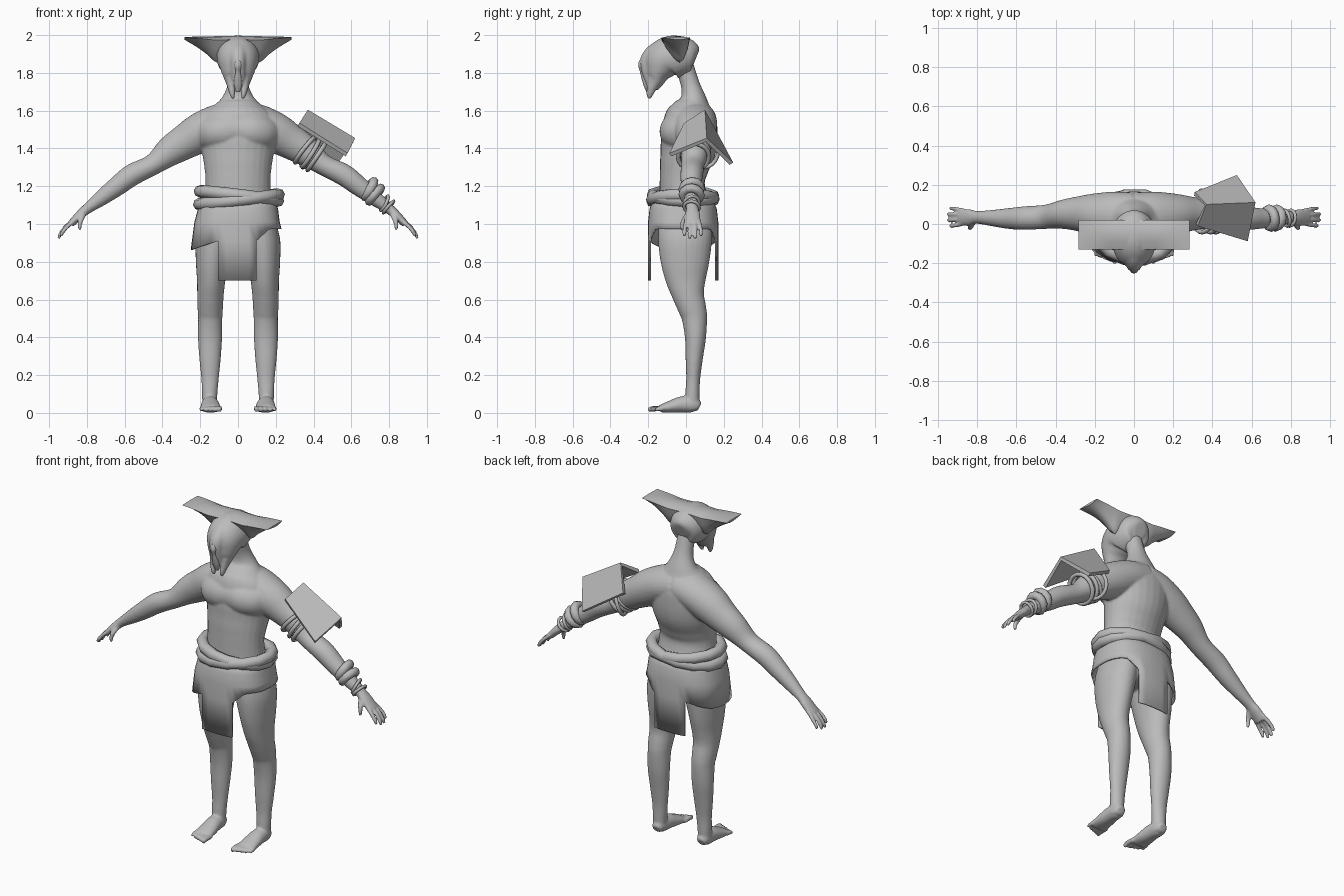
import bpy, bmesh, math
from mathutils import Vector

cube = bpy.data.objects.get("Cube")
if cube:
    bpy.data.objects.remove(cube, do_unlink=True)

grey = bpy.data.materials.new("clay_grey")
grey.use_nodes = True
grey.diffuse_color = (0.5, 0.5, 0.5, 1)
grey.node_tree.nodes["Principled BSDF"].inputs["Base Color"].default_value = (0.5, 0.5, 0.5, 1)

X, Y = Vector((1, 0, 0)), Vector((0, 1, 0))


def finish(name, bm, angle=None):
    bmesh.ops.recalc_face_normals(bm, faces=bm.faces)
    me = bpy.data.meshes.new(name)
    bm.to_mesh(me)
    bm.free()
    me.materials.append(grey)
    ob = bpy.data.objects.new(name, me)
    bpy.context.collection.objects.link(ob)
    if angle:
        bpy.ops.object.select_all(action='DESELECT')
        ob.select_set(True)
        bpy.context.view_layer.objects.active = ob
        bpy.ops.object.shade_smooth_by_angle(angle=math.radians(angle))
    return ob


def fuse(ob, size, passes):
    """Merge overlapping lofts into one smooth skin."""
    mod = ob.modifiers.new("fuse", 'REMESH')
    mod.mode = 'VOXEL'
    mod.voxel_size = size
    mod.use_smooth_shade = True
    mod = ob.modifiers.new("soften", 'SMOOTH')
    mod.factor = .5
    mod.iterations = passes


def spline(rows, steps):
    """Catmull-Rom through rows of any length."""
    out = []
    for i in range(len(rows) - 1):
        p = [rows[max(0, min(len(rows) - 1, i + k))] for k in (-1, 0, 1, 2)]
        for s in range(steps):
            t = s / steps
            out.append([b + 0.5 * t * (c - a + t * (2 * a - 5 * b + 4 * c - d + t * (3 * (b - c) + d - a)))
                        for a, b, c, d in zip(*p)])
    return out + [list(rows[-1])]


def loft(bm, rows, side, flip=1, sides=28, steps=5):
    """Rows are x, y, z, radius along side axis, radius across it."""
    rows = spline(rows, steps)
    cen = [Vector((r[0] * flip, r[1], r[2])) for r in rows]
    rings = []
    for i, r in enumerate(rows):
        t = (cen[min(i + 1, len(cen) - 1)] - cen[max(i - 1, 0)]).normalized()
        n = t.cross(side).normalized()
        rings.append([bm.verts.new(cen[i] + side * r[3] * math.cos(a) + n * r[4] * math.sin(a))
                      for a in (2 * math.pi * k / sides for k in range(sides))])
    for a, b in zip(rings, rings[1:]):
        for k in range(sides):
            j = (k + 1) % sides
            bm.faces.new((a[k], a[j], b[j], b[k]))
    bm.faces.new(rings[0])
    bm.faces.new(rings[-1][::-1])


def ring(name, loc, axis, ra, rb, tube, sides=20):
    """Band around an axis; ra runs along y or x, rb across it."""
    axis = Vector(axis).normalized()
    u = (Y if abs(axis.z) < 0.9 else X)
    u = (u - axis * u.dot(axis)).normalized()
    v = axis.cross(u)
    bm = bmesh.new()
    loops = []
    for k in range(sides):
        a = 2 * math.pi * k / sides
        d = u * math.cos(a) * ra + v * math.sin(a) * rb
        o = d.normalized()
        loops.append([bm.verts.new(Vector(loc) + d + (o * math.cos(b) + axis * math.sin(b)) * tube)
                      for b in (math.pi * j / 4 for j in range(8))])
    for k in range(sides):
        p, q = loops[k], loops[(k + 1) % sides]
        for j in range(8):
            i = (j + 1) % 8
            bm.faces.new((p[j], p[i], q[i], q[j]))
    return finish(name, bm, 50)


# Body: torso, limbs, hands and feet fused into one skin
bm = bmesh.new()
loft(bm, [(0, 0, .9, .17, .13), (0, 0, 1, .19, .15), (0, -.02, 1.2, .172, .12), (0, -.01, 1.3, .178, .13),
          (0, .012, 1.4, .195, .148), (0, .02, 1.5, .215, .147), (0, .025, 1.57, .19, .135),
          (0, .033, 1.62, .135, .105), (0, .037, 1.67, .085, .068), (0, .022, 1.74, .055, .05),
          (0, -.01, 1.84, .05, .05)], X)
# Broad chest
loft(bm, [(-.23, .03, 1.465, .06, .06), (-.17, -.008, 1.475, .095, .085), (-.09, -.034, 1.487, .104, .1),
          (0, -.036, 1.495, .1, .1), (.09, -.034, 1.487, .104, .1), (.17, -.008, 1.475, .095, .085),
          (.23, .03, 1.465, .06, .06)], Y)
for s in (-1, 1):
    # Arm and palm
    loft(bm, [(0, .045, 1.555, .115, .1), (.1, .045, 1.53, .12, .105), (.2, .048, 1.482, .108, .106),
              (.28, .052, 1.435, .09, .093),
              (.36, .05, 1.385, .075, .08), (.45, .037, 1.315, .062, .056), (.56, .03, 1.26, .06, .058),
              (.64, .028, 1.2, .053, .052), (.72, .03, 1.14, .042, .042), (.8, .034, 1.08, .033, .028),
              (.84, .034, 1.045, .042, .024), (.885, .034, 1.0, .042, .019)], Y, s)
    for k in range(4):
        y = .002 + k * .022
        reach = (0, .012, .012, 0)[k]
        loft(bm, [(.865, y, 1.02, .011, .012), (.905 + reach * .6, y + (k - 1.5) * .006, .985, .0105, .012),
                  (.93 + reach, y + (k - 1.5) * .008, .955 - reach, .0105, .011),
                  (.937 + reach, y + (k - 1.5) * .008, .935 - reach, .008, .008)], Y, s, 10, 3)
    loft(bm, [(.815, .02, 1.06, .017, .017), (.83, -.01, 1.025, .015, .015),
              (.838, -.02, .995, .012, .012), (.836, -.022, .968, .009, .009)], Y, s, 10, 3)
    # Leg
    loft(bm, [(.105, 0, 1.04, .085, .14), (.125, -.005, .92, .098, .143), (.137, -.005, .8, .086, .129),
              (.142, 0, .7, .075, .106), (.146, .013, .62, .07, .084), (.147, .034, .55, .067, .074),
              (.147, .045, .5, .064, .067),
              (.148, .05, .4, .064, .056), (.148, .043, .28, .056, .045), (.148, .038, .18, .046, .037),
              (.15, .034, .1, .041, .038), (.15, .032, .02, .037, .038)], X, s)
    # Foot and toes
    loft(bm, [(.15, .07, .03, .026, .024), (.15, .04, .044, .04, .042), (.148, -.02, .045, .046, .043),
              (.146, -.08, .033, .053, .033), (.145, -.135, .022, .057, .021)], X, s)
    for k in range(5):
        x = .097 + k * .0245
        r = .0135 - k * .0008
        tip = -.2 + k * .009
        loft(bm, [(x, -.12, .02, r, r), (x, tip + .03, .023, r, r * 1.2), (x, tip, .015, r * .8, r)],
             X, s, 10, 3)
body = finish("body", bm)
fuse(body, .0065, 6)

# Mask: dome running forward into a hanging beak with two tusks
bm = bmesh.new()
loft(bm, [(0, .052, 1.875, .035, .045), (0, .035, 1.88, .08, .085), (0, -.02, 1.885, .107, .108),
          (0, -.08, 1.88, .113, .116), (0, -.122, 1.855, .105, .107), (0, -.148, 1.805, .088, .075),
          (0, -.16, 1.76, .07, .047), (0, -.176, 1.72, .055, .03)], X)
loft(bm, [(0, -.11, 1.93, .07, .055), (0, -.165, 1.9, .055, .053), (0, -.2, 1.86, .042, .045),
          (0, -.198, 1.8, .042, .036), (0, -.185, 1.74, .038, .03)], X)
for s in (-1, 1):
    loft(bm, [(.036, -.17, 1.77, .028, .034), (.034, -.182, 1.72, .021, .026),
              (.03, -.192, 1.685, .014, .018), (.027, -.196, 1.664, .008, .01)], X, s, 12)
mask = finish("mask", bm)
fuse(mask, .0065, 6)

# Nose strip down the front of the mask
bm = bmesh.new()
loft(bm, [(0, -.228, 1.865, .014, .018), (0, -.233, 1.84, .02, .02), (0, -.226, 1.81, .014, .018),
          (0, -.218, 1.775, .02, .018), (0, -.208, 1.735, .022, .016), (0, -.2, 1.7, .011, .01)], X, 1, 12)
finish("nose", bm, 50)

# Wide ears: crowned on top, sweeping up to a thin outer edge
for s, name in ((-1, "right_ear"), (1, "left_ear")):
    bm = bmesh.new()
    loops = []
    for x, low, top in spline([(0, 1.87, 1.997), (.09, 1.855, 1.995), (.125, 1.862, 1.994),
                               (.16, 1.895, 1.993), (.22, 1.938, 1.992), (.284, 1.976, 1.99)], 3):
        loops.append([bm.verts.new((s * x, y, low + (top - low) * f)) for y, f in
                      ((-.13, .85), (-.09, .96), (-.05, 1), (-.01, .96), (.02, .85),
                       (.008, .5), (-.015, .1), (-.035, 0), (-.06, .12), (-.1, .5))])
    for a, b in zip(loops, loops[1:]):
        for k in range(10):
            bm.faces.new((a[k], a[(k + 1) % 10], b[(k + 1) % 10], b[k]))
    bm.faces.new(loops[0])
    bm.faces.new(loops[-1])
    finish(name, bm, 45)

# Skirt with an uneven hem and long flaps front and back
bm = bmesh.new()
cols = 36
grid = []
for k in range(cols):
    a = 2 * math.pi * k / cols
    c, d = math.cos(a), math.sin(a)
    sx, sy = [math.copysign(abs(w) ** .8, w) for w in (c, d)]
    slope = max(0, abs(c) - .342)
    hem = .91 + min(.065, .2 * slope) if c > 0 else .91 - .07 * slope
    flare = .25 if c < 0 else .23
    grid.append([bm.verts.new((sx * r, -.015 + sy * q, z))
                 for r, q, z in ((.192, .15, 1.15), (.212, .178, 1.08),
                                 (.5 * (.212 + flare), .186, 1.01), (flare, .187, hem))])
for k in range(cols):
    p, q = grid[k], grid[(k + 1) % cols]
    for j in range(3):
        bm.faces.new((p[j], q[j], q[j + 1], p[j + 1]))
for start in (7, 25):
    strip = [grid[start + k][3] for k in range(5)]
    lower = [bm.verts.new((v.co.x, v.co.y, .7)) for v in strip]
    for k in range(4):
        bm.faces.new((strip[k], strip[k + 1], lower[k + 1], lower[k]))
skirt = finish("skirt", bm, 40)
skirt.modifiers.new("cloth", 'SOLIDIFY').thickness = .009

# Two crossed belt coils
ring("belt_low", (.005, -.017, 1.13), (-.12, -.02, 1), .212, .166, .033, 14)
ring("belt_high", (.005, -.015, 1.148), (.12, .03, 1), .208, .163, .033, 14)

# Folded shoulder plate
bm = bmesh.new()
f1, f2, r1, r2, b1, b2 = [bm.verts.new(p) for p in (
    (.325, -.01, 1.535), (.58, -.088, 1.375), (.37, .1, 1.605), (.62, .11, 1.455),
    (.31, .163, 1.46), (.525, .25, 1.325))]
bm.faces.new((f1, f2, r2, r1))
bm.faces.new((r1, r2, b2, b1))
plate = finish("shoulder_plate", bm)
plate.modifiers.new("thickness", 'SOLIDIFY').thickness = .022

# Upper arm straps and a loose loop behind
for k, tilt in enumerate((-.1, .08, .02)):
    ring("arm_strap_%d" % (k + 1), (.355 + k * .03, .04, 1.392 - k * .018), (.8 + tilt, tilt, -.55), .082, .084, .012)
ring("loose_loop", (.37, .1, 1.375), (.85, .35, -.3), .075, .08, .011)

# Wrist bands
for k, (x, z, r, tube, tilt) in enumerate(((.695, 1.185, .046, .025, .12), (.725, 1.155, .046, .024, -.08),
                                           (.775, 1.11, .042, .009, .2), (.797, 1.09, .041, .009, -.1))):
    ring("wrist_band_%d" % (k + 1), (x, .03, z), (.8, tilt, -.6 + tilt), r, r, tube, 12)
